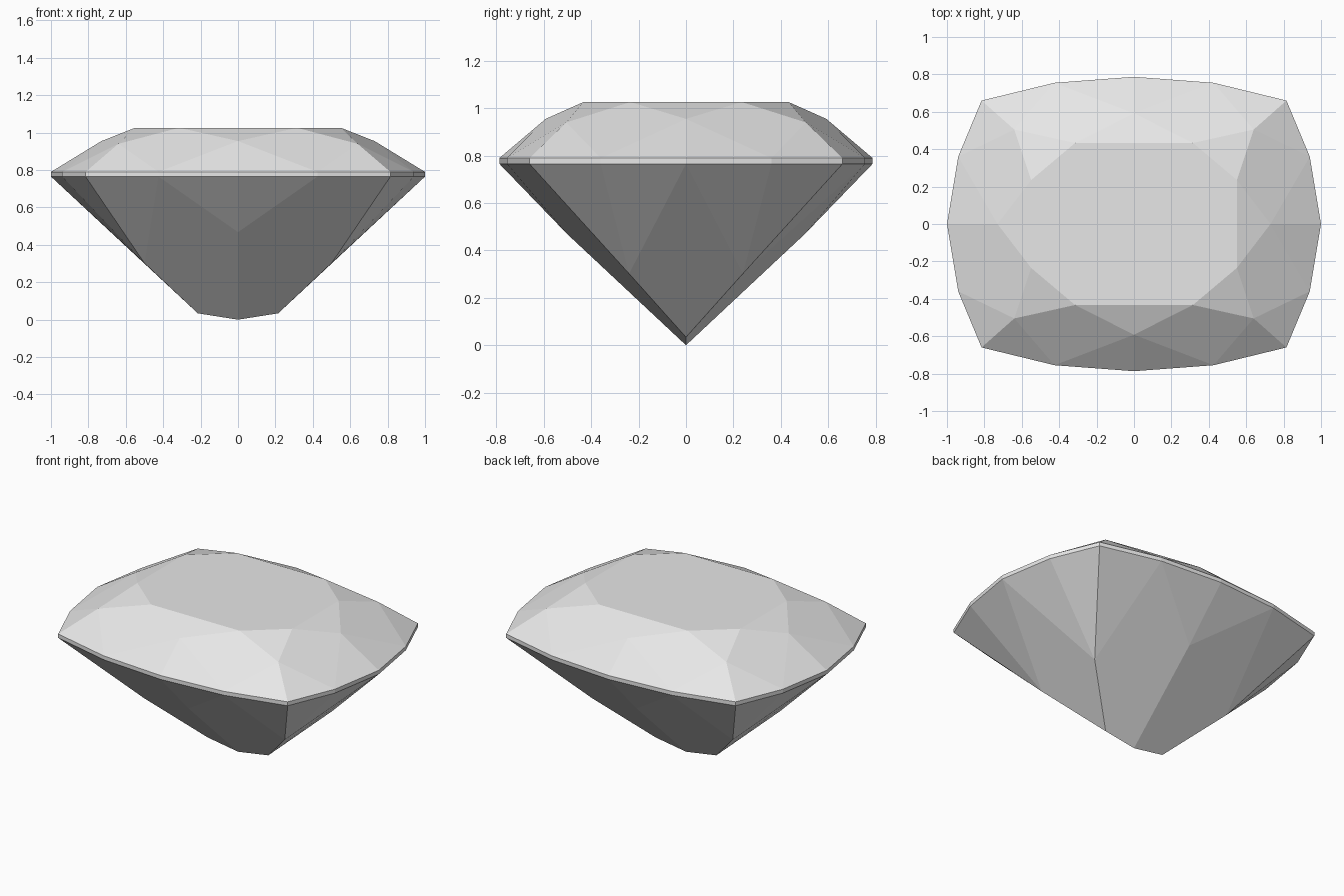
import bpy
import bmesh
from mathutils import Vector

if "Cube" in bpy.data.objects:
    bpy.data.objects.remove(bpy.data.objects["Cube"])

mat = bpy.data.materials.new("pale grey")
mat.use_nodes = True
grey = (0.8, 0.8, 0.8, 1)
mat.diffuse_color = grey
mat.node_tree.nodes["Principled BSDF"].inputs["Base Color"].default_value = grey

CENTRE = Vector((0, 0, 0.6))
GIRDLE_TOP, GIRDLE_LOW = 0.79, 0.765


def flip_x(p):
    return (-p[0], p[1], p[2])


def flip_y(p):
    return (p[0], -p[1], p[2])


def build(name, facets):
    """Repeat one quarter's facets in all four quarters, facing outward."""
    bm = bmesh.new()
    verts = {}
    for sx in (1, -1):
        for sy in (1, -1):
            for facet in facets:
                keys = [(x * sx, y * sy, z) for x, y, z in facet]
                corners = [verts.setdefault(k, None) or bm.verts.new(k) for k in keys]
                verts.update(zip(keys, corners))
                # Facets lying across a symmetry plane appear only once
                if set(corners) in [set(f.verts) for f in bm.faces]:
                    continue
                face = bm.faces.new(corners)
                face.normal_update()
                if face.normal.dot(face.calc_center_median() - CENTRE) < 0:
                    face.normal_flip()
    mesh = bpy.data.meshes.new(name)
    bm.to_mesh(mesh)
    bm.free()
    mesh.materials.append(mat)
    obj = bpy.data.objects.new(name, mesh)
    bpy.context.collection.objects.link(obj)


# Quarter of the cushion outline, from the end to the long side
outline = [(1, 0), (0.94, 0.36), (0.815, 0.66), (0.425, 0.755), (0, 0.787)]
end, end_side, corner, long_side, long_mid = [(x, y, GIRDLE_TOP) for x, y in outline]

# Flat table on top
table_long = (0.315, 0.433, 1.026)
table_end = (0.55, 0.235, 1.026)
quarter = [table_end, table_long]
ring = quarter + [flip_x(p) for p in reversed(quarter)]
build("table", [ring + [flip_y(p) for p in reversed(ring)]])

# Crown facets between table and girdle
star_long = (0, 0.592, 0.955)
star_end = (0.73, 0, 0.955)
star_corner = (0.64, 0.505, 0.94)
build("crown", [
    [table_long, flip_x(table_long), star_long],
    [table_end, flip_y(table_end), star_end],
    [table_long, table_end, star_corner],
    [table_long, star_long, long_side, star_corner],
    [table_end, star_corner, end_side, star_end],
    [star_long, long_mid, long_side],
    [star_corner, long_side, corner],
    [star_corner, corner, end_side],
    [star_end, end_side, end],
])

# Thin upright girdle band
build("girdle", [
    [(*a, GIRDLE_TOP), (*b, GIRDLE_TOP), (*b, GIRDLE_LOW), (*a, GIRDLE_LOW)]
    for a, b in zip(outline, outline[1:])
])

# Pavilion facets tapering to a short keel
end, end_side, corner, long_side, long_mid = [(x, y, GIRDLE_LOW) for x, y in outline]
keel_mid = (0, 0, 0)
keel_end = (0.215, 0, 0.034)
low_corner = (0.5, 0.24, 0.302)
low_long = (0, 0.5, 0.468)
build("pavilion", [
    [low_long, long_mid, long_side],
    [low_corner, long_side, corner],
    [low_corner, corner, end_side],
    [low_corner, end_side, end],
    [end, low_corner, keel_end, flip_y(low_corner)],
    [low_long, long_side, low_corner, keel_end, keel_mid],
])
